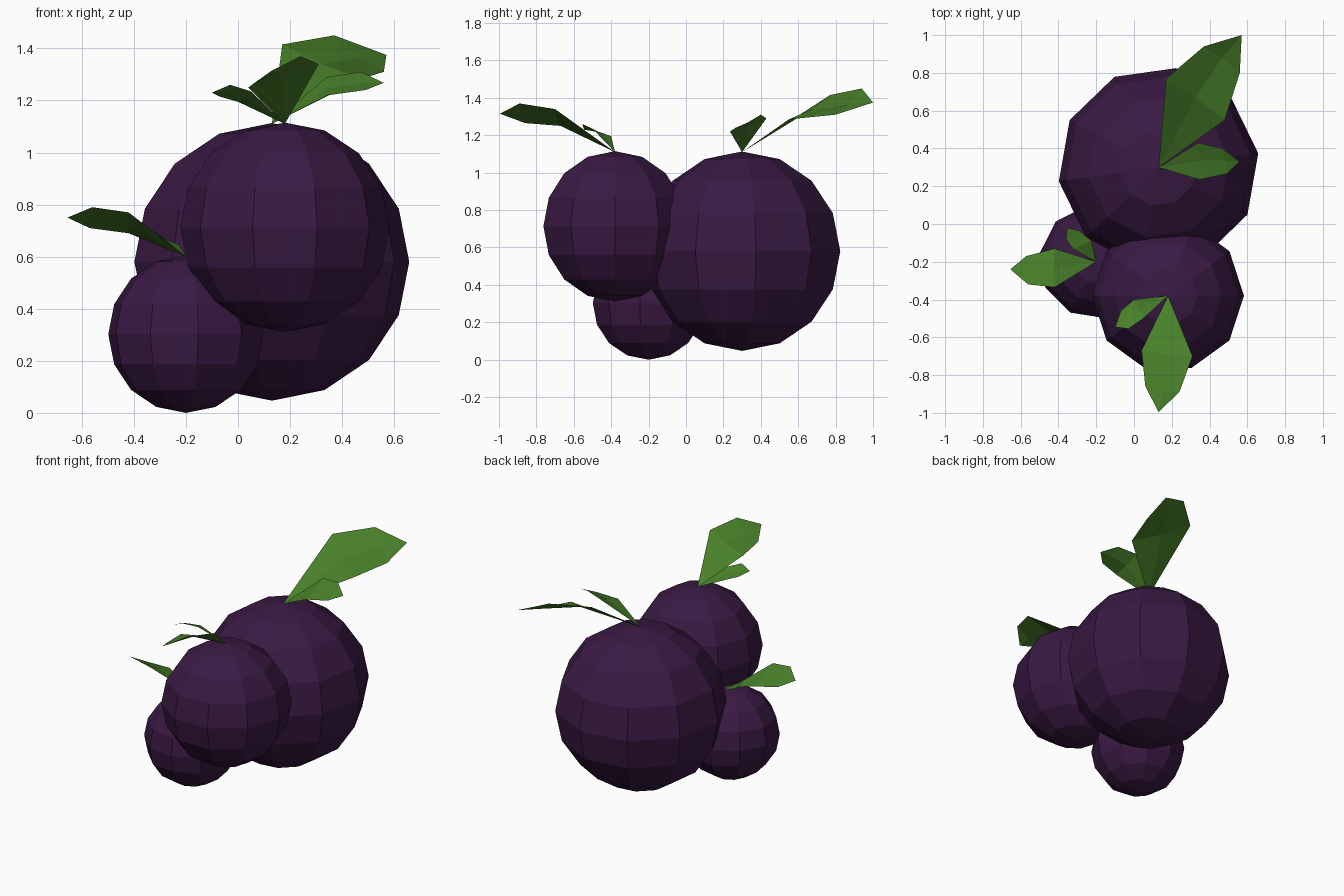
import bpy
import bmesh
from math import radians
from mathutils import Vector

if "Cube" in bpy.data.objects:
    bpy.data.objects.remove(bpy.data.objects["Cube"])


def material(name, color):
    m = bpy.data.materials.new(name)
    m.diffuse_color = color
    m.use_nodes = True
    m.node_tree.nodes["Principled BSDF"].inputs["Base Color"].default_value = m.diffuse_color
    return m


SKIN = material("plum_skin", (0.042, 0.01, 0.056, 1))
GREEN = material("leaf_green", (0.065, 0.215, 0.022, 1))


def fruit(name, center, radius, turn):
    """Low-poly ball: ten sides, eight bands."""
    bpy.ops.mesh.primitive_uv_sphere_add(segments=10, ring_count=8, radius=radius,
                                         location=center, rotation=(0, 0, radians(turn)))
    ob = bpy.context.object
    ob.name = name
    ob.data.materials.append(SKIN)


def leaf(name, base, left, right, tip):
    """Thin folded leaf: two edge points a side and a slightly sunken midrib."""
    left, right = [Vector(p) for p in left], [Vector(p) for p in right]
    base, tip = Vector(base), Vector(tip)
    normal = (right[0] - base).cross(left[0] - base).normalized()
    sink = normal * 0.04 * (left[0] - right[0]).length
    bm = bmesh.new()
    b, t = bm.verts.new(base), bm.verts.new(tip)
    l1, l2 = [bm.verts.new(p) for p in left]
    r1, r2 = [bm.verts.new(p) for p in right]
    m1, m2 = [bm.verts.new((p + q) / 2 - sink) for p, q in zip(left, right)]
    for face in ((b, m1, l1), (b, r1, m1), (m1, m2, l2, l1),
                 (r1, r2, m2, m1), (m2, t, l2), (r2, t, m2)):
        bm.faces.new(face)
    me = bpy.data.meshes.new(name)
    bm.to_mesh(me)
    bm.free()
    me.materials.append(GREEN)
    bpy.context.collection.objects.link(bpy.data.objects.new(name, me))


# Three touching fruits
fruit("large_fruit", (0.13, 0.30, 0.58), 0.533, 26)
fruit("medium_fruit", (0.18, -0.38, 0.713), 0.402, 18)
fruit("small_fruit", (-0.20, -0.20, 0.302), 0.302, 9)

# A long and a short leaf on top of each fruit
leaf("large_fruit_long_leaf", (0.13, 0.30, 1.11),
     [(0.17, 0.77, 1.415), (0.37, 0.94, 1.45)],
     [(0.48, 0.55, 1.285), (0.56, 0.80, 1.31)], (0.57, 1.0, 1.375))
leaf("large_fruit_short_leaf", (0.13, 0.30, 1.11),
     [(0.34, 0.43, 1.29), (0.47, 0.40, 1.31)],
     [(0.345, 0.235, 1.22), (0.49, 0.265, 1.24)], (0.56, 0.33, 1.268))
leaf("medium_fruit_long_leaf", (0.18, -0.38, 1.11),
     [(0.31, -0.70, 1.34), (0.24, -0.89, 1.37)],
     [(0.04, -0.67, 1.25), (0.06, -0.86, 1.265)], (0.13, -0.995, 1.315))
leaf("medium_fruit_short_leaf", (0.18, -0.38, 1.11),
     [(0.05, -0.50, 1.235), (-0.03, -0.555, 1.26)],
     [(0.0, -0.40, 1.195), (-0.07, -0.46, 1.215)], (-0.10, -0.545, 1.23))
leaf("small_fruit_long_leaf", (-0.20, -0.20, 0.60),
     [(-0.42, -0.335, 0.77), (-0.56, -0.32, 0.79)],
     [(-0.42, -0.13, 0.69), (-0.57, -0.17, 0.71)], (-0.655, -0.24, 0.75))
leaf("small_fruit_short_leaf", (-0.20, -0.20, 0.60),
     [(-0.32, -0.135, 0.695), (-0.36, -0.08, 0.71)],
     [(-0.225, -0.09, 0.645), (-0.29, -0.035, 0.67)], (-0.355, -0.02, 0.70))

# Keep all leaf normals pointing up
for ob in bpy.context.collection.objects:
    if ob.name.endswith("leaf") and sum(p.normal.z for p in ob.data.polygons) < 0:
        ob.data.flip_normals()
